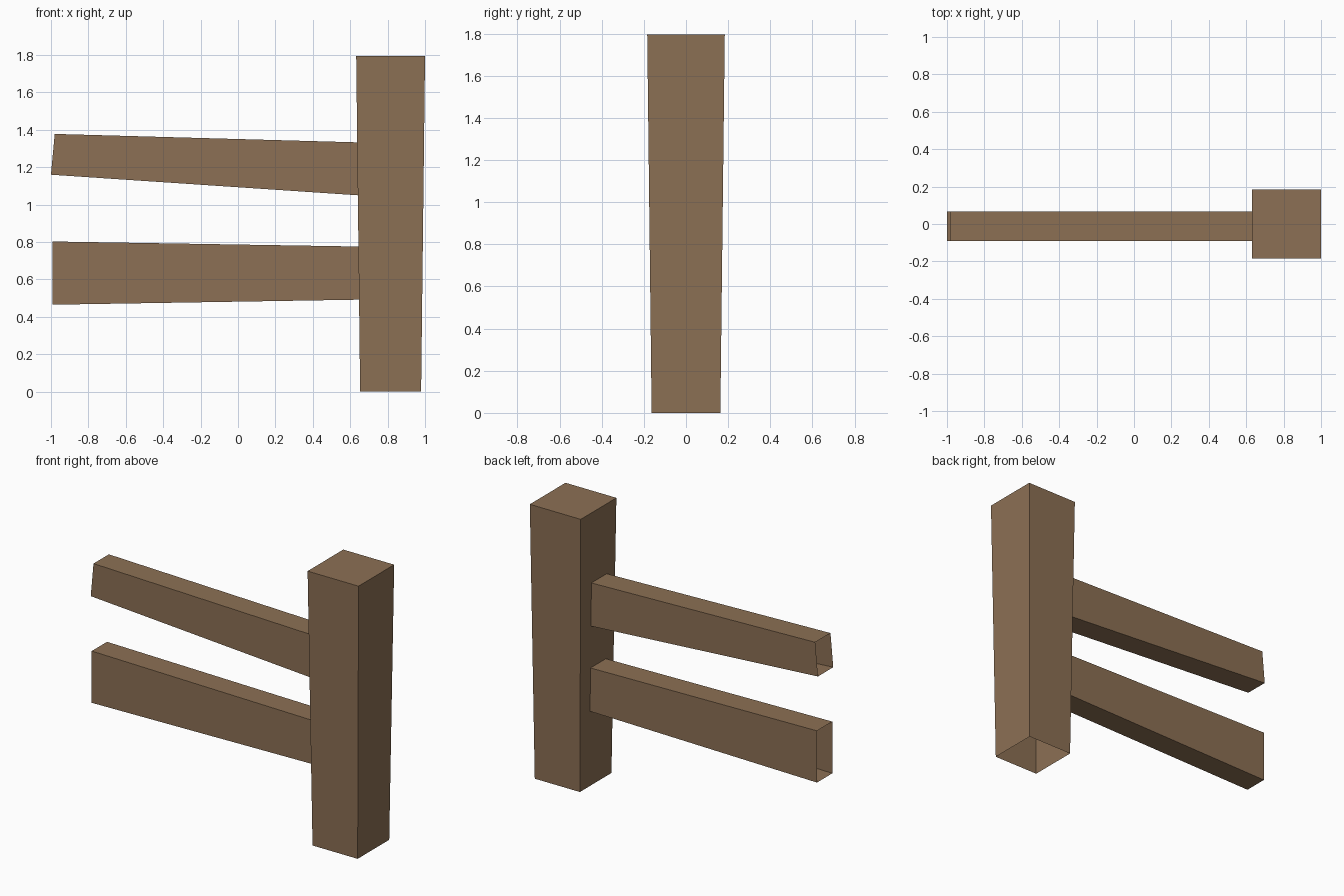
import bpy
import bmesh

if "Cube" in bpy.data.objects:
    bpy.data.objects.remove(bpy.data.objects["Cube"])

wood = bpy.data.materials.new("brown wood")
wood.diffuse_color = (0.263, 0.162, 0.089, 1)
wood.use_nodes = True
wood.node_tree.nodes["Principled BSDF"].inputs["Base Color"].default_value = wood.diffuse_color


def tube(name, start, end, cap_end=False):
    """Four-sided tapered beam joining two quads, open at the start."""
    bm = bmesh.new()
    a = [bm.verts.new(p) for p in start]
    b = [bm.verts.new(p) for p in end]
    for i in range(4):
        j = (i + 1) % 4
        bm.faces.new((a[i], a[j], b[j], b[i]))
    if cap_end:
        bm.faces.new(b)
    bmesh.ops.recalc_face_normals(bm, faces=bm.faces)
    # open shells: make sure the walls face away from the beam's middle
    mid = sum((v.co for v in bm.verts), a[0].co * 0) / 8
    f = bm.faces[:][0]
    if f.normal.dot(f.calc_center_median() - mid) < 0:
        bmesh.ops.reverse_faces(bm, faces=bm.faces)
    mesh = bpy.data.meshes.new(name)
    bm.to_mesh(mesh)
    bm.free()
    mesh.materials.append(wood)
    obj = bpy.data.objects.new(name, mesh)
    bpy.context.collection.objects.link(obj)
    return obj


def square(cx, r, z):
    return [(cx + sx * r, sy * r, z) for sx, sy in ((-1, -1), (1, -1), (1, 1), (-1, 1))]


def rail_end(bottom, top, y0=-0.092, y1=0.066):
    (xb, zb), (xt, zt) = bottom, top
    return [(xb, y0, zb), (xb, y1, zb), (xt, y1, zt), (xt, y0, zt)]


# Post: flares towards the top, no underside
tube("post", square(0.816, 0.163, 0), square(0.816, 0.184, 1.795), cap_end=True)

# Rails: hollow, open ends, meeting the post's side
tube("upper_rail", rail_end((-1.0, 1.16), (-0.98, 1.378)),
     rail_end((0.642, 1.05), (0.639, 1.333)))
tube("lower_rail", rail_end((-0.993, 0.465), (-0.993, 0.803)),
     rail_end((0.649, 0.492), (0.645, 0.776)))
